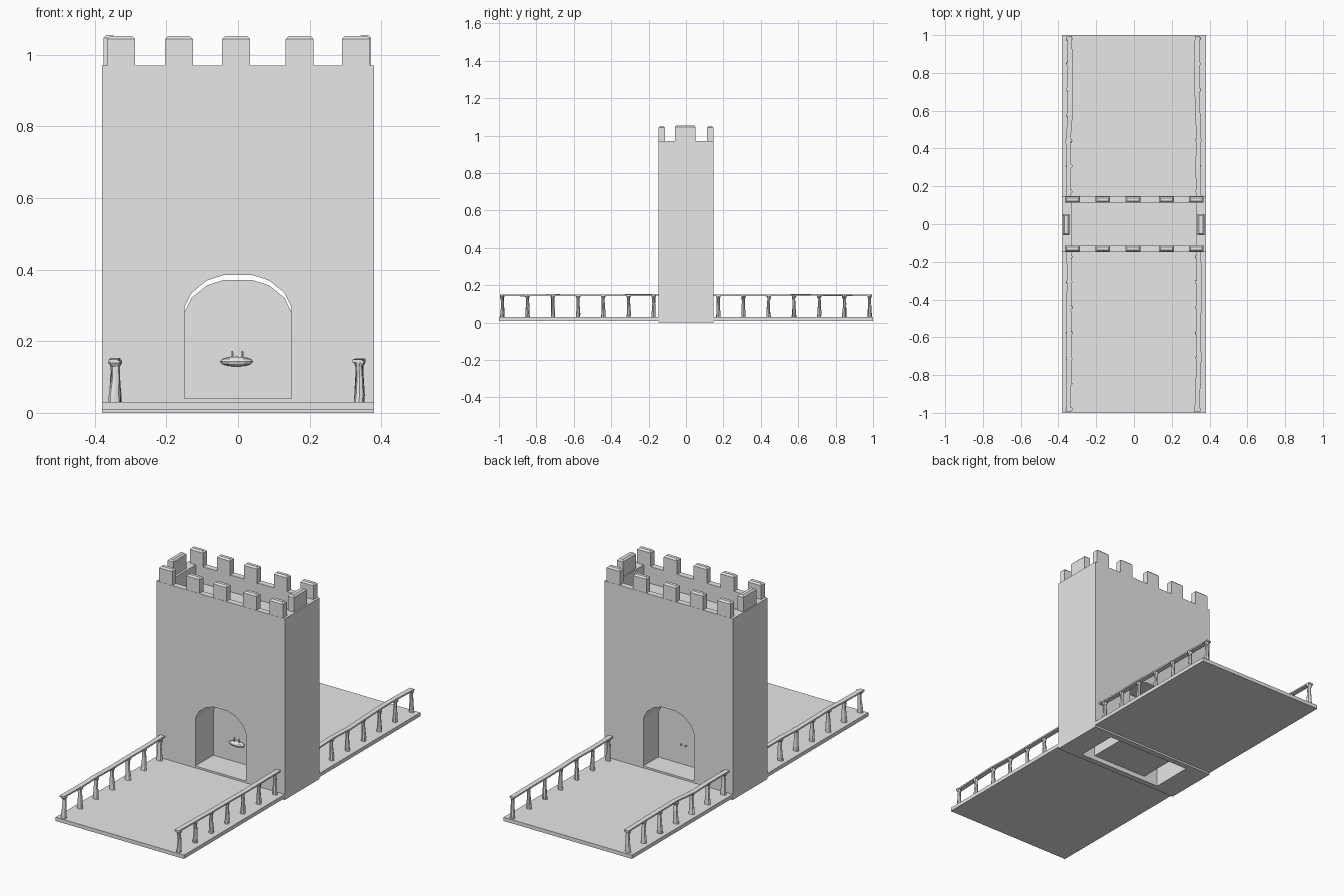
import bpy, bmesh, math, random
from mathutils import Matrix

random.seed(4)
cube = bpy.data.objects.get("Cube")
if cube:
    bpy.data.objects.remove(cube, do_unlink=True)

stone = bpy.data.materials.new("light_grey_stone")
stone.use_nodes = True
stone.diffuse_color = (0.8, 0.8, 0.8, 1)
stone.node_tree.nodes["Principled BSDF"].inputs["Base Color"].default_value = (0.8, 0.8, 0.8, 1)


def make(name, bm):
    bmesh.ops.recalc_face_normals(bm, faces=bm.faces)
    mesh = bpy.data.meshes.new(name)
    bm.to_mesh(mesh)
    bm.free()
    mesh.materials.append(stone)
    obj = bpy.data.objects.new(name, mesh)
    bpy.context.collection.objects.link(obj)
    return obj


def add_box(bm, x0, x1, y0, y1, z0, z1):
    m = Matrix.Translation(((x0 + x1) / 2, (y0 + y1) / 2, (z0 + z1) / 2))
    m = m @ Matrix.Diagonal((x1 - x0, y1 - y0, z1 - z0, 1))
    return bmesh.ops.create_cube(bm, size=1, matrix=m)["verts"]


def box(name, *size):
    bm = bmesh.new()
    add_box(bm, *size)
    return make(name, bm)


def arch(name, drop, y0, y1):
    """Arched outline with a flat-sided crown, extruded along y."""
    half = [(0.15, 0.04), (0.15, 0.295), (0.13, 0.335), (0.087, 0.37), (0.04, 0.385)]
    half = [(x, z - drop if z > 0.1 else z) for x, z in half]
    outline = half + [(-x, z) for x, z in reversed(half)]
    bm = bmesh.new()
    face = bm.faces.new([bm.verts.new((x, y0, z)) for x, z in outline])
    new = bmesh.ops.extrude_face_region(bm, geom=[face])["geom"]
    bmesh.ops.translate(bm, vec=(0, y1 - y0, 0),
                        verts=[v for v in new if isinstance(v, bmesh.types.BMVert)])
    return make(name, bm)


def cut(target, cutter):
    cutter.hide_render = True
    mod = target.modifiers.new("cut", 'BOOLEAN')
    mod.operation = 'DIFFERENCE'
    mod.solver = 'EXACT'
    mod.object = cutter
    bpy.context.view_layer.objects.active = target
    bpy.ops.object.modifier_apply(modifier=mod.name)
    bpy.data.objects.remove(cutter, do_unlink=True)


# Tower with sunken roof, arched passage and hollow base
tower = box("gate_tower", -0.38, 0.38, -0.147, 0.147, 0, 0.97)
cut(tower, box("roof_cutter", -0.33, 0.33, -0.115, 0.115, 0.88, 1.1))
cut(tower, arch("passage_cutter", 0, -0.2, 0.2))
cut(tower, box("base_cutter", -0.25, 0.25, -0.115, 0.115, -0.1, 0.025))
for s in (-1, 1):
    a, b = sorted((s * 0.165, s * 0.25))
    cut(tower, box("side_cutter", a, b, -0.115, 0.115, -0.1, 0.45))

# Door panel, slightly lower than the arch
arch("door", 0.014, 0.005, 0.02)

# Door handle: flattened knob plate with two prongs
bm = bmesh.new()
bmesh.ops.create_uvsphere(bm, u_segments=12, v_segments=6, radius=1,
                          matrix=Matrix.Translation((-0.004, -0.005, 0.143))
                          @ Matrix.Diagonal((0.046, 0.02, 0.014, 1)))
for x in (-0.016, 0.012):
    bmesh.ops.create_cone(bm, cap_ends=True, segments=6, radius1=0.004, radius2=0.003,
                          depth=0.03, matrix=Matrix.Translation((x, -0.008, 0.158)))
    bmesh.ops.create_cone(bm, cap_ends=True, segments=6, radius1=0.004, radius2=0.004,
                          depth=0.04, matrix=Matrix.Translation((x, 0.01, 0.145))
                          @ Matrix.Rotation(math.pi / 2, 4, 'X'))
make("door_handle", bm)


# Battlements with chamfered tops
def merlon(name, x0, x1, y0, y1, top):
    bm = bmesh.new()
    add_box(bm, x0, x1, y0, y1, 0.965, top)
    edges = [e for e in bm.edges if all(v.co.z > 1 for v in e.verts)]
    bmesh.ops.bevel(bm, geom=edges, offset=0.008, segments=1, affect='EDGES')
    make(name, bm)


for x in (-0.326, -0.165, -0.005, 0.172, 0.329):
    for side, s in (("front", -1), ("back", 1)):
        y0, y1 = sorted((s * 0.113, s * 0.146))
        merlon(side + "_merlon", x - 0.039, x + 0.039, y0, y1, 1.052)
merlon("right_merlon", -0.376, -0.342, -0.058, 0.052, 1.055)
merlon("left_merlon", 0.336, 0.372, -0.058, 0.052, 1.055)


# Railing posts: lathed profile with flared foot and head
def add_post(bm, x, y, width):
    rings = []
    for r, z in ((1, 0.028), (0.95, 0.05), (0.72, 0.1), (0.7, 0.13), (1.05, 0.14), (1.05, 0.147)):
        dx, dy = random.uniform(-0.002, 0.002), random.uniform(-0.002, 0.002)
        rings.append([bm.verts.new((x + dx + width * r * math.cos(k * math.pi / 4),
                                    y + dy + 0.011 * r * math.sin(k * math.pi / 4), z))
                      for k in range(8)])
    for low, high in zip(rings, rings[1:]):
        for k in range(8):
            bm.faces.new((low[k], low[k - 1], high[k - 1], high[k]))
    bm.faces.new(rings[0])
    bm.faces.new(rings[-1])


# Wavy flat hand rail running from post to post
def add_rail(bm, x, ys):
    rings = []
    for y in ys:
        cx = x + random.uniform(-0.006, 0.006)
        cz = 0.147 + random.uniform(-0.002, 0.002)
        rings.append([bm.verts.new((cx + i, y, cz + k)) for i, k in
                      ((-0.013, -0.004), (0.013, -0.004), (0.013, 0.004), (-0.013, 0.004))])
    for a, b in zip(rings, rings[1:]):
        for k in range(4):
            bm.faces.new((a[k], a[k - 1], b[k - 1], b[k]))
    bm.faces.new(rings[0])
    bm.faces.new(rings[-1])


# Bridge decks and their railings, front and back
for end, s in (("front", -1), ("back", 1)):
    y0, y1 = sorted((s * 0.14, s))
    box(end + "_deck", -0.38, 0.38, y0, y1, 0.01, 0.03)
    for side, x, width in (("right", -0.343, 0.017), ("left", 0.339, 0.014)):
        posts = [s * (0.172 + 0.135 * i) for i in range(7)]
        bm = bmesh.new()
        for y in posts:
            add_post(bm, x, y, width)
        make(end + "_" + side + "_posts", bm)
        bm = bmesh.new()
        add_rail(bm, x, [s * 0.14] + posts[1:-1] + [s * 0.995])
        make(end + "_" + side + "_rail", bm)
